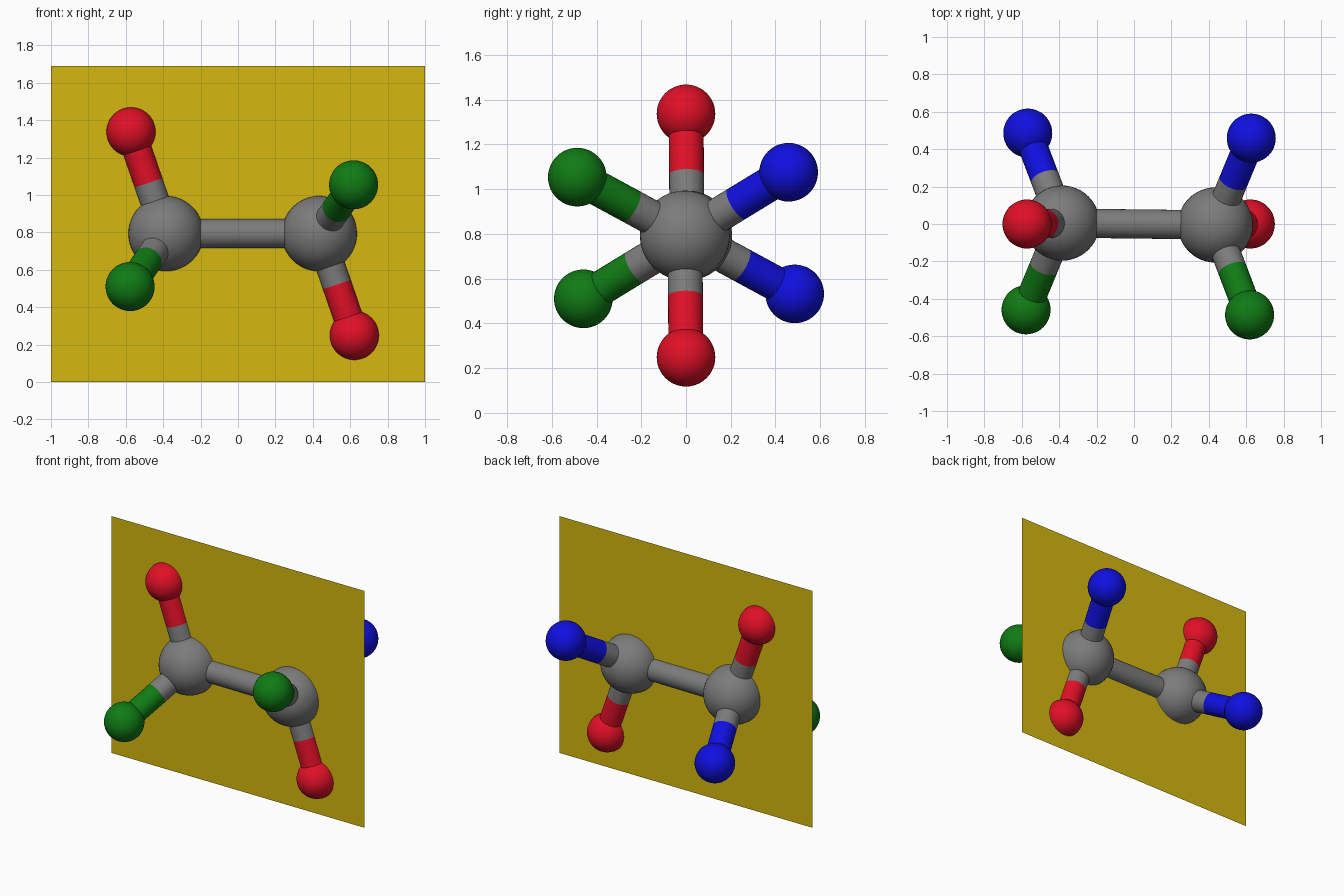
import bpy
from mathutils import Vector

if "Cube" in bpy.data.objects:
    bpy.data.objects.remove(bpy.data.objects["Cube"])

CENTRE = Vector((0.025, 0.0, 0.793))
BOND_R, CARBON_R, ATOM_R = 0.078, 0.201, 0.131


def material(name, rgb):
    m = bpy.data.materials.new(name)
    m.diffuse_color = (*rgb, 1.0)
    m.use_nodes = True
    m.node_tree.nodes["Principled BSDF"].inputs["Base Color"].default_value = m.diffuse_color
    return m


GREY = material("grey", (0.2, 0.2, 0.2))
RED = material("red", (0.75, 0.005, 0.02))
GREEN = material("green", (0.005, 0.2, 0.007))
BLUE = material("blue", (0.005, 0.005, 0.75))
YELLOW = material("yellow", (0.66, 0.48, 0.005))


def finish(name, mat, smooth=True):
    ob = bpy.context.object
    ob.name = name
    ob.data.materials.append(mat)
    if smooth:
        bpy.ops.object.shade_smooth()
    return ob


def ball(name, pos, radius, mat):
    bpy.ops.mesh.primitive_uv_sphere_add(segments=48, ring_count=24, radius=radius, location=pos)
    return finish(name, mat)


def stick(name, a, b, mat):
    d = b - a
    bpy.ops.mesh.primitive_cylinder_add(
        vertices=32, radius=BOND_R, depth=d.length, location=(a + b) / 2,
        rotation=d.to_track_quat('Z', 'Y').to_euler(), end_fill_type='NOTHING')
    return finish(name, mat)


# Left half of the molecule, relative to the centre; the right half is its point inversion
CARBON = Vector((-0.41, 0.005, 0.0))
ATOMS = {
    "red": (Vector((-0.597, 0.0, 0.544)), RED, RED),
    "green": (Vector((-0.602, -0.459, -0.283)), GREEN, BLUE),
    "blue": (Vector((-0.593, 0.486, -0.261)), BLUE, GREEN),
}
SWAP = {"red": "red", "green": "blue", "blue": "green"}

for side, s in (("left", 1), ("right", -1)):
    carbon = CENTRE + s * CARBON
    ball(f"{side}_carbon", carbon, CARBON_R, GREY)
    for colour, (offset, mat_left, mat_right) in ATOMS.items():
        mat = mat_left if s > 0 else mat_right
        label = colour if s > 0 else SWAP[colour]
        pos = CENTRE + s * offset
        mid = (carbon + pos) / 2
        # Bond is grey near the carbon and takes the atom colour beyond its middle
        ball(f"{side}_{label}_atom", pos, ATOM_R, mat)
        stick(f"{side}_{label}_bond_inner", carbon, mid, GREY)
        stick(f"{side}_{label}_bond_outer", mid, pos, mat)

# Bond between the two carbons
stick("central_bond", CENTRE + CARBON, CENTRE - CARBON, GREY)

# Flat upright sheet through the molecule
W, H = 2.0, 1.69
sheet = bpy.data.meshes.new("plane_sheet")
sheet.from_pydata([(-W / 2, 0, 0), (W / 2, 0, 0), (W / 2, 0, H), (-W / 2, 0, H)], [], [(0, 1, 2, 3)])
sheet.materials.append(YELLOW)
bpy.context.collection.objects.link(bpy.data.objects.new("plane_sheet", sheet))
